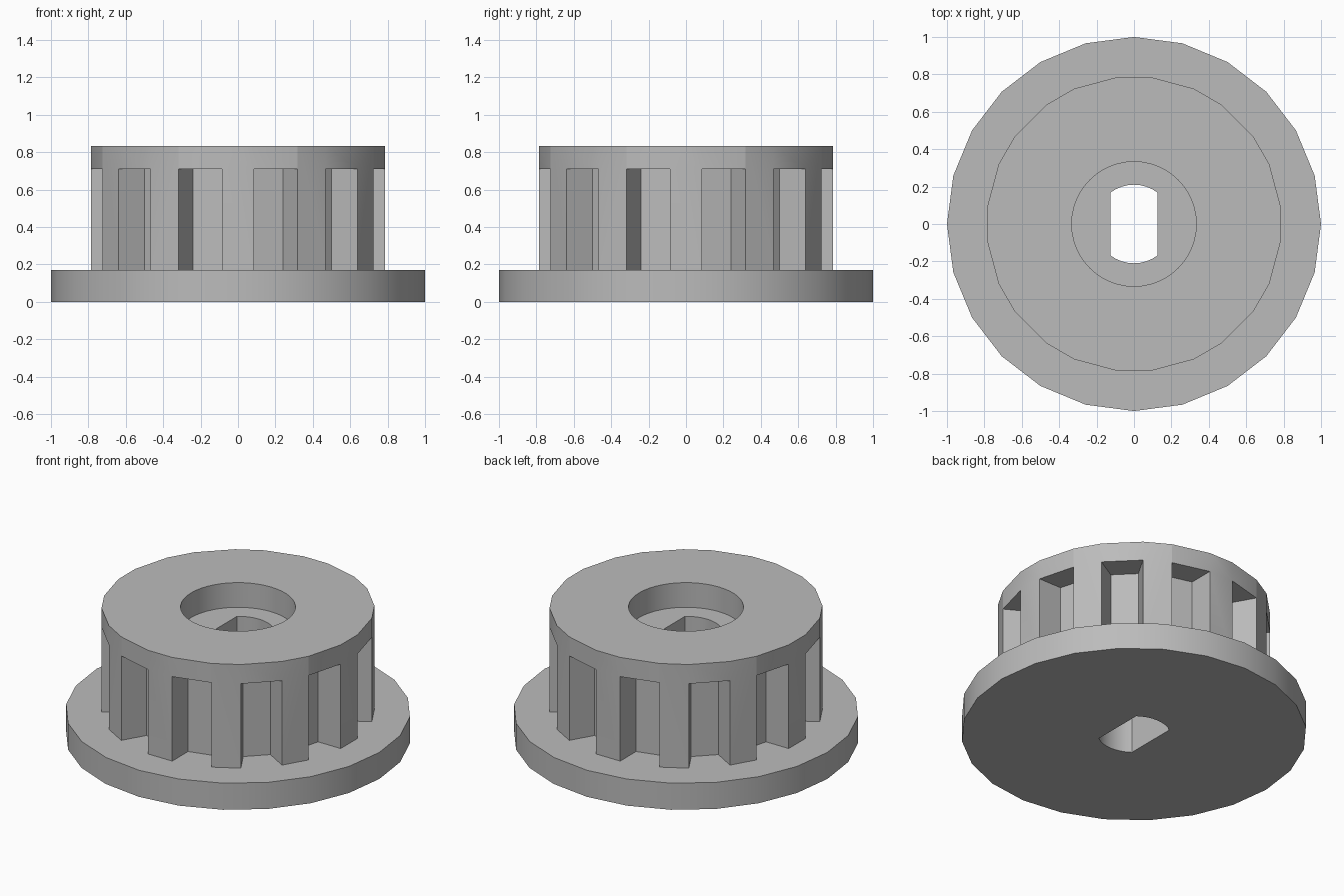
import bpy
import bmesh
from math import sin, cos, pi, radians, asin, sqrt

cube = bpy.data.objects.get("Cube")
if cube:
    bpy.data.objects.remove(cube, do_unlink=True)

# Main dimensions
FLANGE_R, FLANGE_TOP = 1.0, 0.17
HUB_R, HUB_TOP = 0.791, 0.833
TEETH, TOOTH_HALF = 12, radians(6.2)
GROOVE_TOP, GROOVE_R, GROOVE_HALF = 0.71, 0.627, 0.08
BORE_R, BORE_FLOOR = 0.333, 0.675
SLOT_R, SLOT_HALF = 0.21, 0.125

grey = bpy.data.materials.new("plain grey")
grey.use_nodes = True
colour = (0.5, 0.5, 0.5, 1)
grey.diffuse_color = colour
grey.node_tree.nodes["Principled BSDF"].inputs["Base Color"].default_value = colour


def polar(r, a):
    return (r * cos(a), r * sin(a))


def circle(r, n):
    return [polar(r, 2 * pi * i / n) for i in range(n)]


def prisms(name, profiles, z0, z1):
    """Extrude one or more counter-clockwise outlines from z0 to z1."""
    bm = bmesh.new()
    for outline in profiles:
        low = [bm.verts.new((x, y, z0)) for x, y in outline]
        high = [bm.verts.new((x, y, z1)) for x, y in outline]
        bm.faces.new(low[::-1])
        bm.faces.new(high)
        for i in range(len(low)):
            j = (i + 1) % len(low)
            bm.faces.new((low[i], low[j], high[j], high[i]))
    mesh = bpy.data.meshes.new(name)
    bm.to_mesh(mesh)
    bm.free()
    mesh.materials.append(grey)
    obj = bpy.data.objects.new(name, mesh)
    bpy.context.collection.objects.link(obj)
    return obj


def combine(target, other, operation):
    """Apply a boolean and discard the helper."""
    bpy.context.view_layer.objects.active = target
    mod = target.modifiers.new(other.name, 'BOOLEAN')
    mod.operation, mod.solver, mod.object = operation, 'EXACT', other
    bpy.ops.object.modifier_apply(modifier=mod.name)
    bpy.data.objects.remove(other, do_unlink=True)


# Hub outline: flat tooth tips joined by straight chords
hub_outline = [polar(HUB_R, 2 * pi * i / TEETH + s * TOOTH_HALF)
               for i in range(TEETH) for s in (-1, 1)]

# Tapered grooves between the teeth, sides continued past the hub surface
half_gap = pi / TEETH - TOOTH_HALF
mouth_u, mouth_v = HUB_R * cos(half_gap), HUB_R * sin(half_gap)
outer_u, outer_v = 2 * mouth_u - GROOVE_R, 2 * mouth_v - GROOVE_HALF
section = [(GROOVE_R, -GROOVE_HALF), (outer_u, -outer_v),
           (outer_u, outer_v), (GROOVE_R, GROOVE_HALF)]
grooves = []
for i in range(TEETH):
    a = 2 * pi * (i + 0.5) / TEETH
    grooves.append([(u * cos(a) - v * sin(a), u * sin(a) + v * cos(a))
                    for u, v in section])

# Slot with flat sides and rounded ends
span = asin(SLOT_HALF / SLOT_R)
slot_outline = [polar(SLOT_R, c + span * (k / 4 - 1))
                for c in (pi / 2, -pi / 2) for k in range(9)]

# Assemble the pulley
pulley = prisms("toothed_pulley", [circle(FLANGE_R, 24)], 0, FLANGE_TOP)
hub = prisms("hub", [hub_outline], FLANGE_TOP / 2, HUB_TOP)
combine(hub, prisms("groove_cutter", grooves, 0, GROOVE_TOP), 'DIFFERENCE')
combine(pulley, hub, 'UNION')
combine(pulley, prisms("bore_cutter", [circle(BORE_R, 48)], BORE_FLOOR, 1), 'DIFFERENCE')
combine(pulley, prisms("slot_cutter", [slot_outline], -1, 1), 'DIFFERENCE')

# Smooth the round walls, keep corners sharp
bpy.ops.object.select_all(action='DESELECT')
pulley.select_set(True)
bpy.context.view_layer.objects.active = pulley
bpy.ops.object.shade_smooth_by_angle(angle=radians(30))
